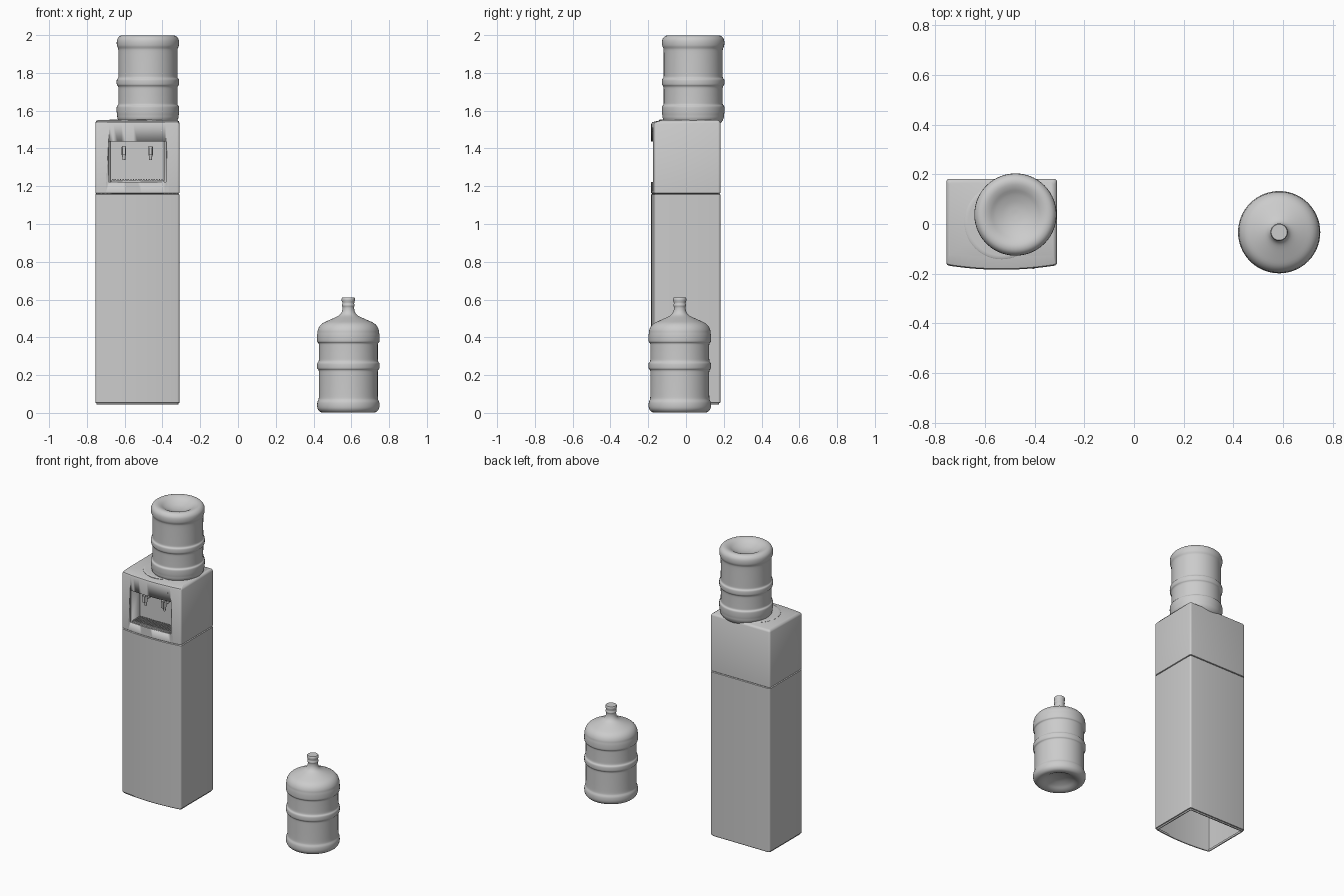
import bpy, bmesh, math
from mathutils import Vector, Matrix

if "Cube" in bpy.data.objects:
    bpy.data.objects.remove(bpy.data.objects["Cube"])

CX, HALF_W, BACK, FRONT = -0.5325, 0.2225, 0.182, -0.184


def make(name, bm, angle=35):
    bmesh.ops.recalc_face_normals(bm, faces=bm.faces)
    me = bpy.data.meshes.new(name)
    bm.to_mesh(me)
    bm.free()
    ob = bpy.data.objects.new(name, me)
    bpy.context.collection.objects.link(ob)
    bpy.ops.object.select_all(action='DESELECT')
    ob.select_set(True)
    bpy.context.view_layer.objects.active = ob
    bpy.ops.object.shade_smooth_by_angle(angle=math.radians(angle))
    return ob


def loft(bm, rings, cap_end=False):
    loops = [[bm.verts.new(p) for p in r] for r in rings]
    n = len(loops[0])
    for a, b in zip(loops, loops[1:]):
        for i in range(n):
            j = (i + 1) % n
            bm.faces.new((a[i], a[j], b[j], b[i]))
    if cap_end:
        bm.faces.new(loops[-1])


def box(bm, x0, x1, y0, y1, z0, z1):
    m = Matrix.Translation(((x0 + x1) / 2, (y0 + y1) / 2, (z0 + z1) / 2))
    m = m @ Matrix.Diagonal((x1 - x0, y1 - y0, z1 - z0, 1))
    return bmesh.ops.create_cube(bm, size=1, matrix=m)['verts']


def rod(bm, a, b, r1, r2, seg=16):
    a, b = Vector(a), Vector(b)
    rot = (b - a).to_track_quat('Z', 'Y').to_matrix().to_4x4()
    bmesh.ops.create_cone(bm, cap_ends=True, segments=seg, radius1=r1, radius2=r2,
                          depth=(b - a).length, matrix=Matrix.Translation((a + b) / 2) @ rot)


def smooth_path(pts, steps=3):
    p = [Vector(q) for q in pts]
    p = [p[0]] + p + [p[-1]]
    out = []
    for a, b, c, d in zip(p, p[1:], p[2:], p[3:]):
        for k in range(steps):
            t = k / steps
            out.append(0.5 * (2 * b + (c - a) * t + (2 * a - 5 * b + 4 * c - d) * t * t
                              + (3 * b - a - 3 * c + d) * t ** 3))
    return out + [p[-1]]


def lathe(name, pts, loc, flip=False, seg=56):
    bm = bmesh.new()
    rings = [[(max(r, 1e-4) * math.cos(2 * math.pi * i / seg),
               max(r, 1e-4) * math.sin(2 * math.pi * i / seg), -z if flip else z)
              for i in range(seg)] for r, z in pts]
    loft(bm, rings)
    bmesh.ops.remove_doubles(bm, verts=bm.verts, dist=2e-4)
    ob = make(name, bm, 50)
    ob.location = loc
    return ob


# Cabinet footprint: straight back and sides, gently bowed front, rounded corners
def outline(z, inset=0.0, r=0.012):
    w, pts = HALF_W - inset, []
    b, f = BACK - inset, FRONT + 0.016 + inset
    for cx, cy, a0 in ((w - r, b - r, 0), (-w + r, b - r, 90), (-w + r, f + r, 180)):
        for k in range(5):
            a = math.radians(a0 + k * 22.5)
            pts.append((CX + cx + r * math.cos(a), cy + r * math.sin(a), z))
    for k in range(1, 20):
        u = -1 + k / 10
        pts.append((CX + u * (w - r), f - 0.016 * (1 - u * u), z))
    for k in range(5):
        a = math.radians(270 + k * 22.5)
        pts.append((CX + w - r + r * math.cos(a), f + r + r * math.sin(a), z))
    return pts


def shell(ob, thickness=0.01):
    m = ob.modifiers.new("wall", 'SOLIDIFY')
    m.thickness, m.offset = thickness, -1


# Lower cabinet, an open-bottomed shell
bm = bmesh.new()
loft(bm, [outline(0.045, 0.006), outline(0.052, 0.006), outline(0.054), outline(1.156),
          outline(1.160, 0.004)])
shell(make("cabinet_body", bm))

# Dispenser head with its top dipping toward the front
bm = bmesh.new()
rings = [outline(1.160, 0.004), outline(1.164), outline(1.536), outline(1.545, 0.004)]
rings = [[(x, y, z - (0.006 if y < -0.13 and z > 1.5 else 0)) for x, y, z in r] for r in rings]
rings.append([(x, y if y > -0.12 else -0.12 + 0.2 * (y + 0.12), z)
              for x, y, z in outline(1.550, 0.012)])
loft(bm, rings, cap_end=True)
head = make("dispenser_head", bm)
shell(head)

# Opening for the tap recess
X0, X1, Z0, Z1, YB = -0.685, -0.38, 1.222, 1.438, -0.085
bm = bmesh.new()
box(bm, X0, X1, -0.3, -0.14, Z0, Z1)
cutter = make("recess_cutter", bm)
cutter.hide_render = True
cutter.display_type = 'WIRE'
cut = head.modifiers.new("recess", 'BOOLEAN')
cut.object, cut.operation, cut.solver = cutter, 'DIFFERENCE', 'EXACT'

# Recess lining: five sides, tapering slightly inward
bm = bmesh.new()
vs = box(bm, X0 - 0.001, X1 + 0.001, -0.170, YB, Z0 - 0.001, Z1 + 0.001)
for v in vs:
    if v.co.y > -0.1:
        v.co.x += 0.012 if v.co.x < CX else -0.012
bm.faces.ensure_lookup_table()
bmesh.ops.delete(bm, geom=[min(bm.faces, key=lambda f: f.calc_center_median().y)],
                 context='FACES_ONLY')
m = make("recess_lining", bm).modifiers.new("wall", 'SOLIDIFY')
m.thickness, m.offset = 0.004, 1

# Drip tray with grille slats
bm = bmesh.new()
box(bm, X0 + 0.012, X1 - 0.012, -0.172, YB, Z0, Z0 + 0.008)
for i in range(20):
    x = X0 + 0.022 + i * (X1 - X0 - 0.044) / 19
    box(bm, x - 0.0035, x + 0.0035, -0.168, YB - 0.01, Z0 + 0.008, Z0 + 0.016)
make("drip_tray_grille", bm)

# Taps: wall stem, body, spout and press lever
for side, x in (("left", -0.604), ("right", -0.463)):
    bm = bmesh.new()
    rod(bm, (x, YB + 0.002, 1.385), (x, -0.125, 1.385), 0.009, 0.009)
    rod(bm, (x, -0.125, 1.365), (x, -0.125, 1.408), 0.012, 0.012)
    rod(bm, (x, -0.125, 1.338), (x, -0.125, 1.366), 0.007, 0.010)
    vs = box(bm, x - 0.011, x + 0.011, -0.148, -0.120, 1.404, 1.412)
    vs += box(bm, x - 0.008, x + 0.008, -0.150, -0.144, 1.365, 1.408)
    make("tap_" + side, bm)

# Small indicator lamp
bm = bmesh.new()
rod(bm, (-0.405, -0.165, 1.495), (-0.405, -0.181, 1.495), 0.004, 0.004)
make("indicator_lamp", bm)

# Bottle seat on top of the head
lathe("bottle_seat", [(0, 1.554), (0.135, 1.554), (0.146, 1.5535), (0.150, 1.551), (0.150, 1.545)],
      (CX, 0.008, 0))

# Water bottle profile: dished base, three ribs, shoulder and neck
body = smooth_path([
    (0, 0.040), (0.04, 0.036), (0.08, 0.022), (0.105, 0.008), (0.128, 0.001), (0.148, 0.005),
    (0.161, 0.019), (0.165, 0.036), (0.164, 0.055), (0.160, 0.066), (0.157, 0.075),
    (0.156, 0.10), (0.156, 0.20), (0.157, 0.225), (0.164, 0.234), (0.1655, 0.249),
    (0.164, 0.264), (0.157, 0.274), (0.156, 0.30), (0.156, 0.35), (0.157, 0.368),
    (0.164, 0.376), (0.1655, 0.39), (0.165, 0.41), (0.163, 0.425), (0.161, 0.44),
    (0.152, 0.459), (0.134, 0.476), (0.10, 0.492), (0.06, 0.510), (0.042, 0.523),
    (0.033, 0.540), (0.031, 0.555)])
neck = [Vector(q) for q in ((0.031, 0.562), (0.034, 0.566), (0.034, 0.574), (0.031, 0.578),
                            (0.032, 0.586), (0.035, 0.594), (0.035, 0.606), (0.032, 0.610), (0, 0.610))]
lathe("spare_bottle", body + neck, (0.584, -0.033, 0))
lathe("mounted_bottle", body + neck, (-0.477, 0.038, 2.0), flip=True)
